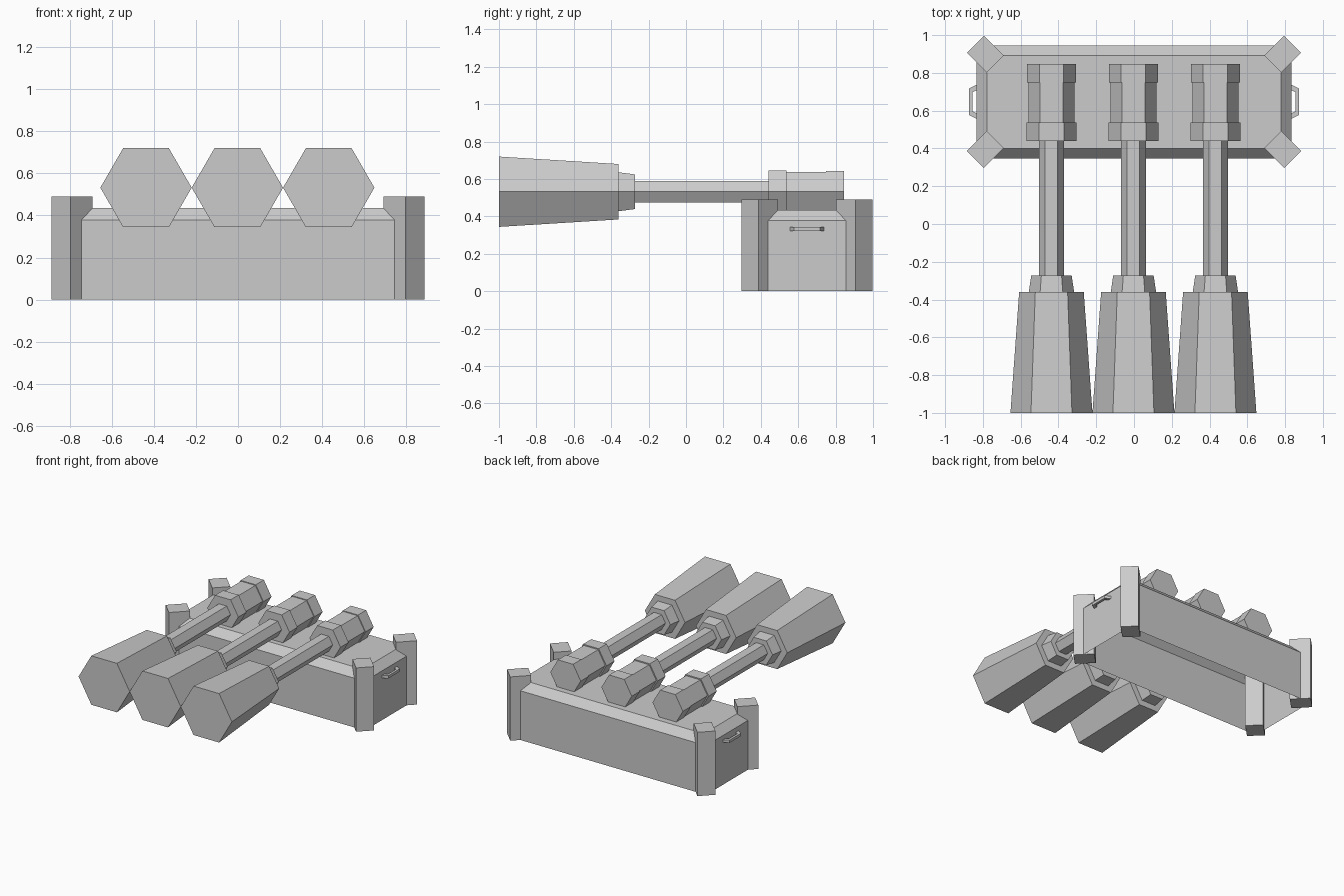
import bpy, bmesh, math
from mathutils import Vector

cube = bpy.data.objects.get("Cube")
if cube:
    bpy.data.objects.remove(cube, do_unlink=True)

grey = bpy.data.materials.new("plain grey")
grey.use_nodes = True
COLOUR = (0.6, 0.6, 0.6, 1)
grey.diffuse_color = COLOUR
grey.node_tree.nodes["Principled BSDF"].inputs["Base Color"].default_value = COLOUR

CY = 0.647              # centre line of the base in y
BARREL_Z = 0.532


def loft(name, rings, cap_first=True, cap_last=True):
    """Skin a list of equal-length closed rings, with optional end caps."""
    bm = bmesh.new()
    loops = [[bm.verts.new(p) for p in ring] for ring in rings]
    n = len(loops[0])
    for a, b in zip(loops, loops[1:]):
        for i in range(n):
            j = (i + 1) % n
            bm.faces.new((a[i], a[j], b[j], b[i]))
    if cap_first:
        bm.faces.new(loops[0][::-1])
    if cap_last:
        bm.faces.new(loops[-1])
    bmesh.ops.recalc_face_normals(bm, faces=bm.faces)
    mesh = bpy.data.meshes.new(name)
    bm.to_mesh(mesh)
    bm.free()
    mesh.materials.append(grey)
    obj = bpy.data.objects.new(name, mesh)
    bpy.context.collection.objects.link(obj)
    return obj


def rect(hx, hy, z):
    return [(sx * hx, CY + sy * hy, z) for sx, sy in ((-1, -1), (1, -1), (1, 1), (-1, 1))]


def hexagon(x, y, r):
    return [(x + r * math.cos(k * math.pi / 3), y, BARREL_Z + r * math.sin(k * math.pi / 3))
            for k in range(6)]


# Base shell: chamfered top, open underneath
loft("base_box", [rect(0.833, 0.299, 0), rect(0.833, 0.299, 0.378), rect(0.778, 0.246, 0.435)],
     cap_first=False)

# Diagonal corner posts and side handles, mirrored
POST = [(0.885, -0.26), (0.795, -0.35), (0.69, -0.245), (0.78, -0.155)]
HANDLE = [(0.825, -0.095), (0.873, -0.07), (0.873, 0.07), (0.825, 0.095)]
HANDLE_IN = [(0.825, -0.066), (0.855, -0.05), (0.855, 0.05), (0.825, 0.066)]
for sx, side in ((1, "left"), (-1, "right")):
    for sy, end in ((1, "front"), (-1, "back")):
        loft(f"{end}_{side}_post",
             [[(sx * x, CY + sy * y, z) for x, y in POST] for z in (0, 0.49)])
    loft(f"{side}_handle",
         [[(sx * o[0], CY + o[1], 0.323), (sx * o[0], CY + o[1], 0.344),
           (sx * i[0], CY + i[1], 0.344), (sx * i[0], CY + i[1], 0.323)]
          for o, i in zip(HANDLE, HANDLE_IN)])

# Three hexagonal barrels: each part is (name, start y, start radius, end y, end radius)
PARTS = [
    ("muzzle", -1.0, 0.217, -0.36, 0.171),
    ("muzzle_collar", -0.36, 0.12, -0.273, 0.107),
    ("shaft", -0.28, 0.066, 0.45, 0.066),
    ("front_flange", 0.44, 0.132, 0.538, 0.132),
    ("breech", 0.538, 0.122, 0.748, 0.122),
    ("rear_flange", 0.748, 0.129, 0.846, 0.129),
]
for x, place in ((-0.437, "right"), (-0.003, "middle"), (0.431, "left")):
    for name, y0, r0, y1, r1 in PARTS:
        loft(f"{place}_{name}", [hexagon(x, y0, r0), hexagon(x, y1, r1)])
